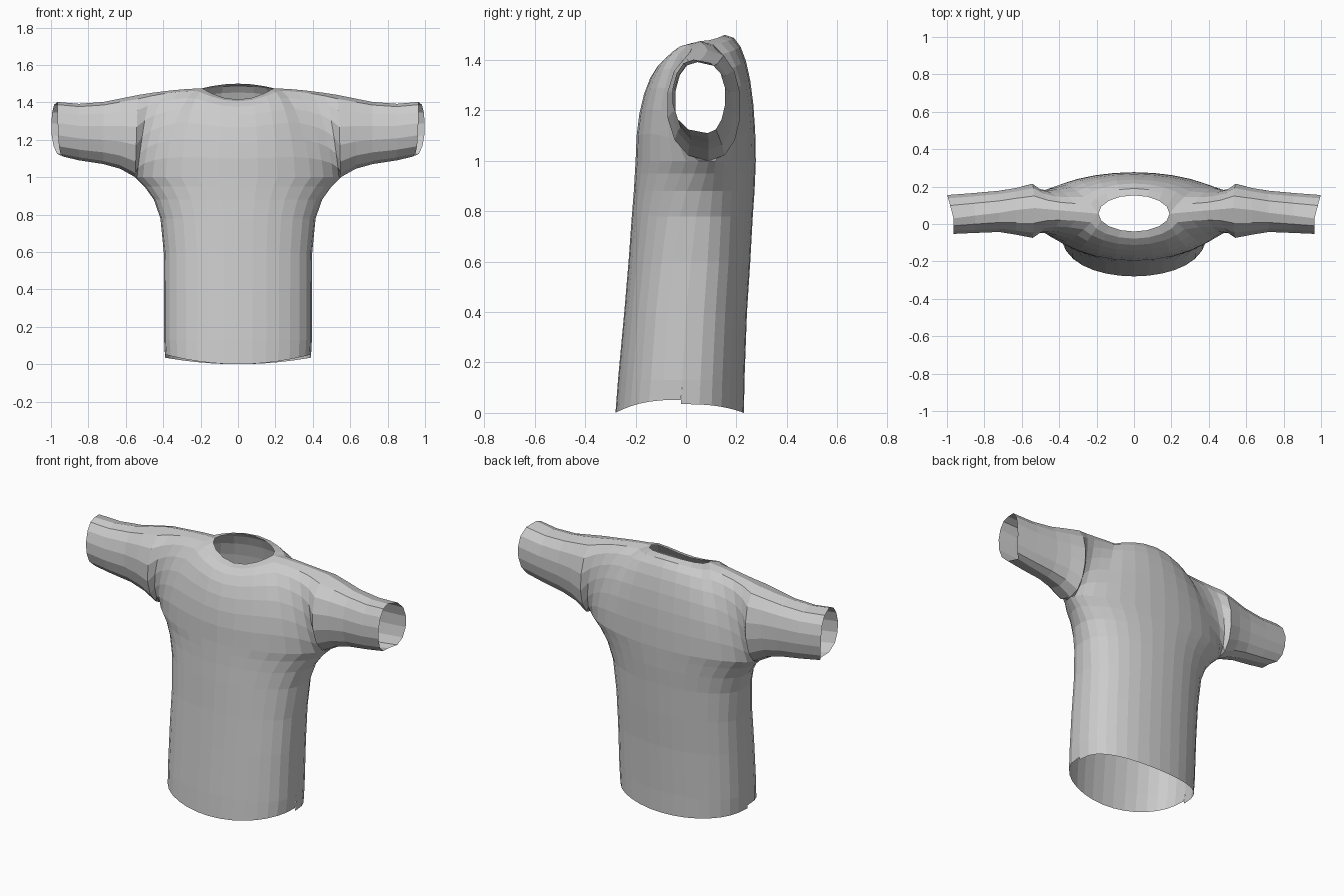
import bpy, bmesh
from math import sin, cos, pi

if "Cube" in bpy.data.objects:
    bpy.data.objects.remove(bpy.data.objects["Cube"])

N, NECK, R = 8, 4, 7   # columns per half, neck columns per half, rows above the underarm

# torso levels: z, half width, front y, back y, side seam y, roundness
TORSO = [(0.00, .39, -.28, .230, -.02, .75), (.13, .395, -.27, .232, -.015, .75),
         (.40, .395, -.245, .242, .00, .75), (.60, .397, -.228, .255, .02, .78),
         (.78, .415, -.215, .265, .04, .85), (.88, .450, -.207, .272, .06, .95),
         (.95, .500, -.203, .275, .08, 1.1), (1.0, .550, -.200, .277, .09, 1.2)]
# sleeve rings: x, bottom z, top z, front y, back y, underside y, top y
SLEEVE = [(.63, 1.045, 1.42, -.06, .195, .09, .075), (.72, 1.07, 1.402, -.045, .18, .09, .06),
          (.85, 1.09, 1.392, -.05, .168, .09, .045), (.965, 1.11, 1.402, -.055, .157, .085, .03)]


def torso_point(level, j, back):
    z, w, yf, yb, ys, p = level
    a = j / N * pi / 2
    edge = yb if back else yf
    if z == 0:                                   # curved hem
        z = (.035 if back else .052) * sin(a) ** 2
    return (w * sin(a), ys + (edge - ys) * max(cos(a), 0) ** p, z)


def top_point(j, back):
    k = abs(j)
    sg = -1 if j < 0 else 1
    if k <= NECK:                                # neckline
        a = k / NECK * pi / 2
        y = .055 + (.098 if back else -.095) * cos(a)
        z = 1.475 + (.025 if back else -.06) * cos(a) ** 2
        return (sg * .19 * sin(a), y, z)
    f = (k - NECK) / (N - NECK)                  # shoulder line
    return (sg * (.19 + .34 * f), .055 + .03 * f, 1.475 - .035 * f ** 1.6)


def yoke_point(t, j, back):
    """Chest and shoulders: rounded in the middle, a full armhole curve at the edge."""
    B, T = torso_point(TORSO[-1], j, back), top_point(j, back)
    b = (abs(j) / N) ** 3
    q = t * pi / 2
    n = .8 if back else .95
    y_mid = B[1] + (T[1] - B[1]) * (1 - max(cos(q), 0) ** n)
    z_mid = B[2] + (T[2] - B[2]) * sin(q) ** .95
    y_arm = B[1] + (T[1] - B[1]) * t + (.13 if back else -.165) * sin(pi * t) ** .85
    z_arm = B[2] + (T[2] - B[2]) * (1 - cos(pi * t)) / 2
    return (B[0] + (T[0] - B[0]) * t ** 1.5,
            y_mid + (y_arm - y_mid) * b, z_mid + (z_arm - z_mid) * b)


def sleeve_point(ring, t, back, sg):
    x, zb, zt, yf, yb, y0, y1 = ring
    s = max(sin(pi * t), 0) ** .8
    base = y0 + (y1 - y0) * t
    if ring is SLEEVE[-1]:                       # slanted cuff
        x += (.035 if back else 0) * s - .03 * (1 - t) ** 4
    return (sg * x, base + ((yb if back else yf) - base) * s,
            zb + (zt - zb) * (1 - cos(pi * t)) / 2)


def add_grid(bm, rows):
    verts = [[bm.verts.new(p) for p in row] for row in rows]
    for lo, hi in zip(verts, verts[1:]):
        for i in range(len(lo) - 1):
            bm.faces.new((lo[i], lo[i + 1], hi[i + 1], hi[i]))


bm = bmesh.new()
cols = range(-N, N + 1)
ts = [r / R for r in range(R + 1)]
for back in (False, True):
    # body panel
    rows = [[torso_point(l, j, back) for j in cols] for l in TORSO]
    rows += [[yoke_point(t, j, back) for j in cols] for t in ts[1:]]
    add_grid(bm, rows)
    # sleeve halves, starting from the armhole edge
    for sg in (-1, 1):
        rows = [[yoke_point(t, sg * N, back) for t in ts]]
        rows += [[sleeve_point(r, t, back, sg) for t in ts] for r in SLEEVE]
        add_grid(bm, rows)

# sew the seams
bmesh.ops.remove_doubles(bm, verts=bm.verts[:], dist=.0005)
bmesh.ops.recalc_face_normals(bm, faces=bm.faces[:])
mesh = bpy.data.meshes.new("shirt")
bm.to_mesh(mesh)
bm.free()
shirt = bpy.data.objects.new("shirt", mesh)
bpy.context.collection.objects.link(shirt)
